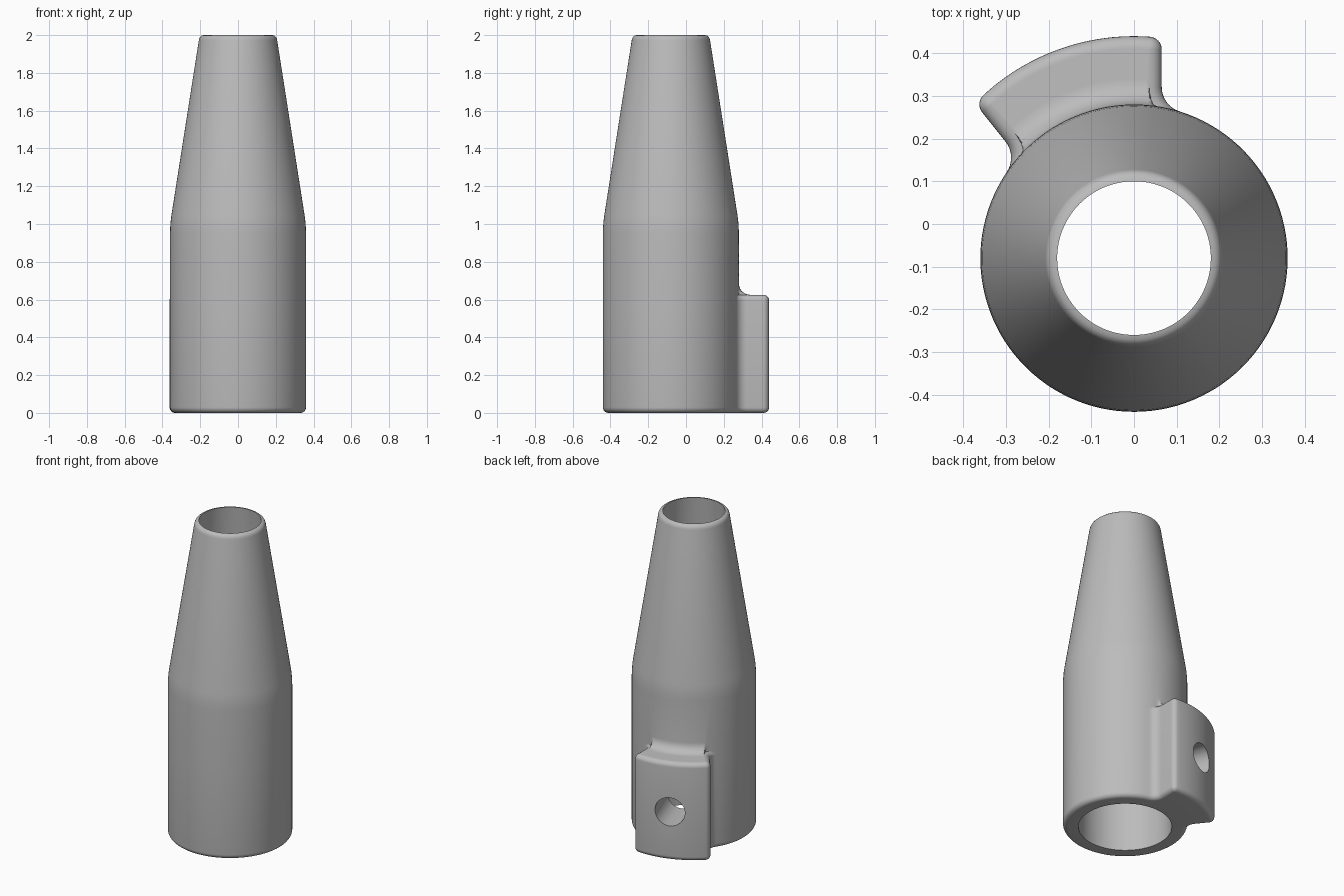
import bpy, bmesh, math
from mathutils import Vector, Matrix

if "Cube" in bpy.data.objects:
    bpy.data.objects.remove(bpy.data.objects["Cube"])

R_BODY, R_LUG, SIDE = 0.36, 0.52, 0.065      # body radius, lug outer radius, lug side offset
R_IN, R_OUT = 0.06, 0.03                     # concave and convex fillet radii
AXIS_Y, LUG_DIR, HALF = -0.08, math.radians(109.3), math.radians(19.3)
LUG_TOP = 0.625

grey = bpy.data.materials.new("grey")
grey.diffuse_color = (0.5, 0.5, 0.5, 1)
grey.use_nodes = True
grey.node_tree.nodes["Principled BSDF"].inputs["Base Color"].default_value = grey.diffuse_color


def arc(cx, cy, r, a0, a1, n, flip=1):
    """Points on an arc, each with its outward normal."""
    out = []
    for i in range(n + 1):
        a = a0 + (a1 - a0) * i / n
        d = Vector((math.cos(a), math.sin(a)))
        out.append((Vector((cx, cy)) + d * r, d * flip))
    return out


# Outline of the body and lug: right half of the lug, from body to lug centre
cx, cy = SIDE + R_IN, math.sqrt((R_BODY + R_IN) ** 2 - (SIDE + R_IN) ** 2)
kx, ky = SIDE - R_OUT, math.sqrt((R_LUG - R_OUT) ** 2 - (SIDE - R_OUT) ** 2)
root = math.atan2(cy, cx)
corner = math.atan2(ky, kx)
half = arc(cx, cy, R_IN, root - math.pi, -math.pi, 8, -1)
half += arc(kx, ky, R_OUT, 0, corner, 8)
half += arc(0, 0, R_LUG, corner, LUG_DIR, 12)[1:]

# Mirror the half across the lug centre line, then close round the body
c2, s2 = math.cos(2 * LUG_DIR), math.sin(2 * LUG_DIR)
mirror = Matrix(((c2, s2), (s2, -c2)))
other = [(mirror @ p, mirror @ n) for p, n in reversed(half[:-1])]
end = 2 * LUG_DIR - root
outline = half + other + arc(0, 0, R_BODY, end, root + 2 * math.pi, 90)[1:-1]
angles = [math.atan2(p.y, p.x) for p, n in outline]


def circle(r):
    return [Vector((r * math.cos(a), r * math.sin(a))) for a in angles]


def section(inset, low=0.0, high=9.0):
    """Outline moved inward, with its radius kept between low and high."""
    pts = []
    for p, n in outline:
        q = p - n * inset
        pts.append(q * (min(max(q.length, low), high) / q.length))
    return pts


# Stack of rings: rounded base, lug wall, lug top edge, root fillet, taper, bore
rings = []
steps = [math.pi / 2 * i / 6 for i in range(7)]
e = 0.0295
for a in steps:
    rings.append((e * (1 - math.sin(a)), section(e * (1 - math.cos(math.pi / 2 - a)))))
for a in steps:
    rings.append((LUG_TOP - e + e * math.sin(a), section(e * (1 - math.cos(a)), R_BODY)))
for a in steps:
    rings.append((LUG_TOP + R_IN * (1 - math.cos(a)),
                  section(e, R_BODY, R_BODY + R_IN * (1 - math.sin(a)))))
# the base arc is listed top-down, so put it in rising order
rings[:7] = reversed(rings[:7])
base = []
for a in steps:
    base.append((e * (1 - math.cos(a)), section(e * (1 - math.sin(a)))))
rings[:7] = base
for z, r in ((0.95, 0.36), (0.985, 0.3588), (1.02, 0.356), (1.05, 0.352), (1.972, 0.2075),
             (1.982, 0.205), (1.991, 0.2), (1.998, 0.191), (2.0, 0.18),
             (1.0, 0.27), (0.0, 0.27)):
    rings.append((z, circle(r)))

bm = bmesh.new()
loops = [[bm.verts.new((p.x, p.y + AXIS_Y, z)) for p in pts] for z, pts in rings]
n = len(outline)
for k, lower in enumerate(loops):
    upper = loops[(k + 1) % len(loops)]
    for i in range(n):
        j = (i + 1) % n
        bm.faces.new((lower[i], lower[j], upper[j], upper[i]))
bmesh.ops.remove_doubles(bm, verts=bm.verts, dist=0.0001)
bmesh.ops.dissolve_degenerate(bm, edges=bm.edges, dist=0.00005)
bmesh.ops.recalc_face_normals(bm, faces=bm.faces)
mesh = bpy.data.meshes.new("tapered_sleeve")
bm.to_mesh(mesh)
bm.free()
sleeve = bpy.data.objects.new("tapered_sleeve", mesh)
bpy.context.collection.objects.link(sleeve)
mesh.materials.append(grey)

# Round hole through the lug into the bore
d = Vector((math.cos(LUG_DIR), math.sin(LUG_DIR), 0))
bpy.ops.mesh.primitive_cylinder_add(vertices=48, radius=0.09, depth=0.6,
                                    location=d * 0.4 + Vector((0, AXIS_Y, 0.31)),
                                    rotation=(math.pi / 2, 0, LUG_DIR + math.pi / 2))
cutter = bpy.context.object
cutter.name = "hole_cutter"
cutter.hide_render = True
cutter.data.materials.append(grey)
cut = sleeve.modifiers.new("lug_hole", 'BOOLEAN')
cut.operation, cut.object, cut.solver = 'DIFFERENCE', cutter, 'EXACT'

bpy.ops.object.select_all(action='DESELECT')
sleeve.select_set(True)
bpy.context.view_layer.objects.active = sleeve
bpy.ops.object.modifier_apply(modifier=cut.name)
bpy.data.objects.remove(cutter)
bpy.ops.object.shade_smooth_by_angle(angle=math.radians(35))
